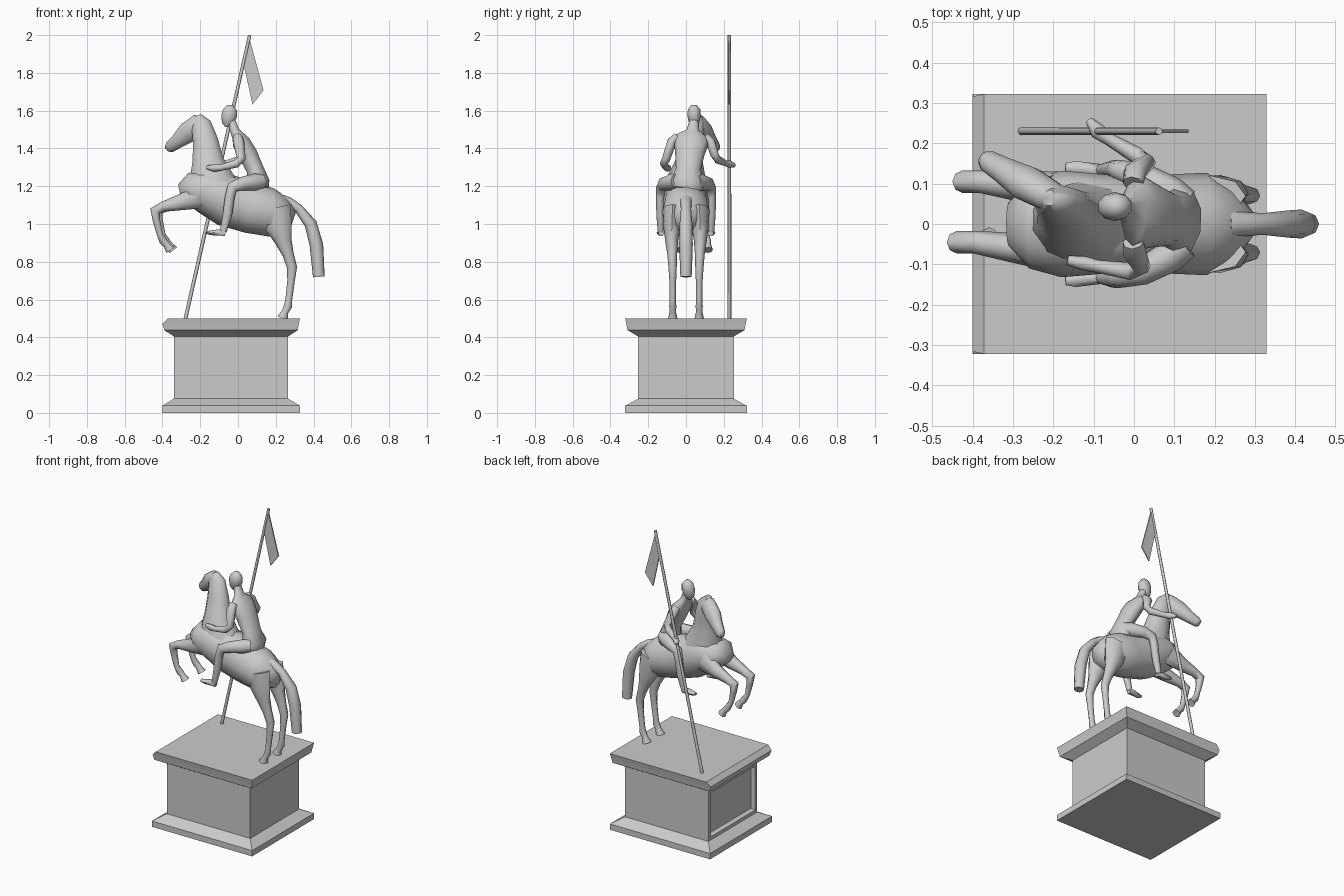
import bpy, bmesh, math
from mathutils import Vector


def finish(name, bm, angle=None):
    bmesh.ops.recalc_face_normals(bm, faces=bm.faces)
    me = bpy.data.meshes.new(name)
    bm.to_mesh(me)
    bm.free()
    ob = bpy.data.objects.new(name, me)
    bpy.context.collection.objects.link(ob)
    if angle:
        bpy.ops.object.select_all(action='DESELECT')
        ob.select_set(True)
        bpy.context.view_layer.objects.active = ob
        bpy.ops.object.shade_smooth_by_angle(angle=math.radians(angle))
    return ob


def skin(bm, rings):
    """Bridge matching vertex rings and cap both ends."""
    n = len(rings[0])
    for a, b in zip(rings, rings[1:]):
        for i in range(n):
            j = (i + 1) % n
            bm.faces.new((a[i], a[j], b[j], b[i]))
    bm.faces.new(rings[0])
    bm.faces.new(rings[-1])


def tube(name, stations, sides=8, angle=60):
    """Loft ellipses (x, y, z, half depth, half width) along a path."""
    bm = bmesh.new()
    pts = [Vector(s[:3]) for s in stations]
    rings = []
    for k, s in enumerate(stations):
        t = (pts[min(k + 1, len(pts) - 1)] - pts[max(k - 1, 0)]).normalized()
        u = Vector((0, 1, 0))
        u = (u - t * u.dot(t)).normalized()
        v = t.cross(u)
        rings.append([bm.verts.new(pts[k] + u * s[4] * math.cos(a) + v * s[3] * math.sin(a))
                      for a in (2 * math.pi * i / sides for i in range(sides))])
    skin(bm, rings)
    return finish(name, bm, angle)


# Pedestal: stacked rectangles (z, x min, x max, half y), recessed panel at -x
bm = bmesh.new()
rows = [(0, -.40, .328, .322), (.038, -.40, .328, .322), (.075, -.34, .266, .253),
        (.405, -.34, .266, .253), (.438, -.39, .316, .31),
        (.472, -.40, .322, .316), (.5, -.372, .328, .322)]
skin(bm, [[bm.verts.new(p) for p in ((a, -y, z), (b, -y, z), (b, y, z), (a, y, z))]
          for z, a, b, y in rows])
bmesh.ops.recalc_face_normals(bm, faces=bm.faces)
panel = [f for f in bm.faces if f.normal.x < -.99 and .1 < f.calc_center_median().z < .4]
bmesh.ops.inset_region(bm, faces=panel, thickness=.03)
bmesh.ops.inset_region(bm, faces=panel, thickness=.012, depth=-.025)
finish("pedestal", bm)

# Horse trunk, neck and turned head
tube("horse_body", [(.29, 0, 1.09, .035, .03), (.25, 0, 1.07, .10, .085),
                    (.18, 0, 1.06, .128, .127), (.07, 0, 1.085, .135, .122),
                    (-.06, 0, 1.125, .138, .122), (-.18, 0, 1.18, .12, .132),
                    (-.26, 0, 1.185, .085, .11), (-.31, 0, 1.175, .035, .055)], 12)
tube("horse_neck", [(-.12, 0, 1.17, .14, .11), (-.145, .005, 1.25, .12, .10),
                    (-.16, .02, 1.34, .085, .07), (-.172, .04, 1.44, .07, .052),
                    (-.195, .06, 1.53, .055, .04), (-.21, .065, 1.575, .018, .02)], 10)
tube("horse_head", [(-.165, .05, 1.535, .025, .025), (-.21, .07, 1.525, .058, .04),
                    (-.265, .10, 1.485, .058, .045), (-.32, .132, 1.438, .04, .034),
                    (-.36, .155, 1.408, .032, .028), (-.374, .163, 1.398, .018, .018)], 10)

# Raised forelegs, the +y one slightly tucked back
for side, dx, ys, yk in (("left", .008, .085, .105), ("right", -.006, -.075, -.045)):
    tube(f"foreleg_{side}", [
        (-.19, ys, 1.16, .08, .045), (-.29, (ys + yk) / 2, 1.118, .045, .038),
        (-.39 + dx, yk, 1.092, .027, .028), (-.433 + dx, yk, 1.07, .028, .028),
        (-.426 + dx, yk, 1.02, .02, .021), (-.408 + dx, yk, .945, .016, .017),
        (-.39 + dx, yk + .008, .91, .021, .02), (-.372 + dx, yk + .01, .89, .018, .018),
        (-.352 + dx, yk + .012, .862, .026, .025)])

# Standing hind legs
for side, s in (("left", 1), ("right", -1)):
    tube(f"hind_leg_{side}", [
        (.19, s * .07, 1.08, .09, .05), (.215, s * .075, .99, .072, .046),
        (.24, s * .076, .91, .045, .034), (.265, s * .073, .84, .03, .026),
        (.286, s * .071, .77, .027, .022), (.281, s * .07, .70, .02, .018),
        (.269, s * .07, .60, .018, .016), (.265, s * .07, .565, .022, .019),
        (.249, s * .07, .535, .018, .017), (.236, s * .07, .5, .03, .025)])

# Hanging tail
tube("tail", [(.235, 0, 1.12, .035, .04), (.27, 0, 1.113, .028, .03), (.32, 0, 1.083, .024, .027),
              (.385, 0, 1.0, .033, .034), (.415, 0, .89, .036, .036),
              (.428, 0, .72, .031, .03)])

# Rider torso and head
tube("rider_torso", [(.115, .005, 1.185, .05, .08), (.11, .01, 1.22, .06, .092),
                     (.09, .012, 1.29, .048, .066), (.052, .02, 1.37, .053, .078),
                     (.018, .028, 1.43, .05, .092), (.0, .032, 1.465, .034, .085),
                     (-.018, .037, 1.495, .026, .034), (-.035, .042, 1.545, .023, .024)], 10)
tube("rider_head", [(-.05, .043, 1.515, .018, .016), (-.053, .043, 1.535, .034, .027),
                    (-.047, .043, 1.572, .044, .036), (-.042, .043, 1.605, .038, .033),
                    (-.042, .043, 1.63, .016, .015)], 10)

# Rider legs and feet
for side, s in (("left", 1), ("right", -1)):
    tube(f"rider_leg_{side}", [
        (.125, s * .05, 1.225, .04, .04), (.09, s * .08, 1.222, .045, .04),
        (.02, s * .118, 1.213, .036, .034), (-.03, s * .132, 1.195, .03, .026),
        (-.043, s * .136, 1.145, .026, .023), (-.056, s * .136, 1.05, .025, .021),
        (-.078, s * .134, .96, .018, .016)])
    tube(f"rider_foot_{side}", [
        (-.068, s * .131, .952, .018, .016), (-.11, s * .134, .955, .018, .018),
        (-.145, s * .138, .953, .014, .018), (-.17, s * .14, .955, .008, .012)], 6)

# Arms: right hand on the reins, left hand on the lance
tube("rider_arm_right", [(-.002, -.045, 1.46, .026, .026), (.003, -.075, 1.435, .03, .025),
                         (.018, -.105, 1.345, .023, .022), (-.01, -.117, 1.32, .022, .022),
                         (-.09, -.105, 1.298, .016, .016), (-.125, -.097, 1.296, .02, .018),
                         (-.165, -.09, 1.30, .01, .012)])
tube("rider_arm_left", [(-.002, .10, 1.46, .026, .026), (.003, .13, 1.435, .03, .025),
                        (.03, .152, 1.365, .024, .022), (.01, .168, 1.34, .022, .022),
                        (-.065, .212, 1.32, .016, .016), (-.09, .23, 1.318, .021, .02),
                        (-.112, .257, 1.31, .01, .01)])

# Lance and pennant
tube("lance", [(-.278, .23, .5, .01, .01), (.062, .23, 2.0, .009, .009)], 8)
bm = bmesh.new()
skin(bm, [[bm.verts.new((x, y, z)) for x, z in
           ((.06, 1.985), (.135, 1.708), (.077, 1.632), (.03, 1.845))] for y in (.226, .234)])
finish("pennant", bm)
